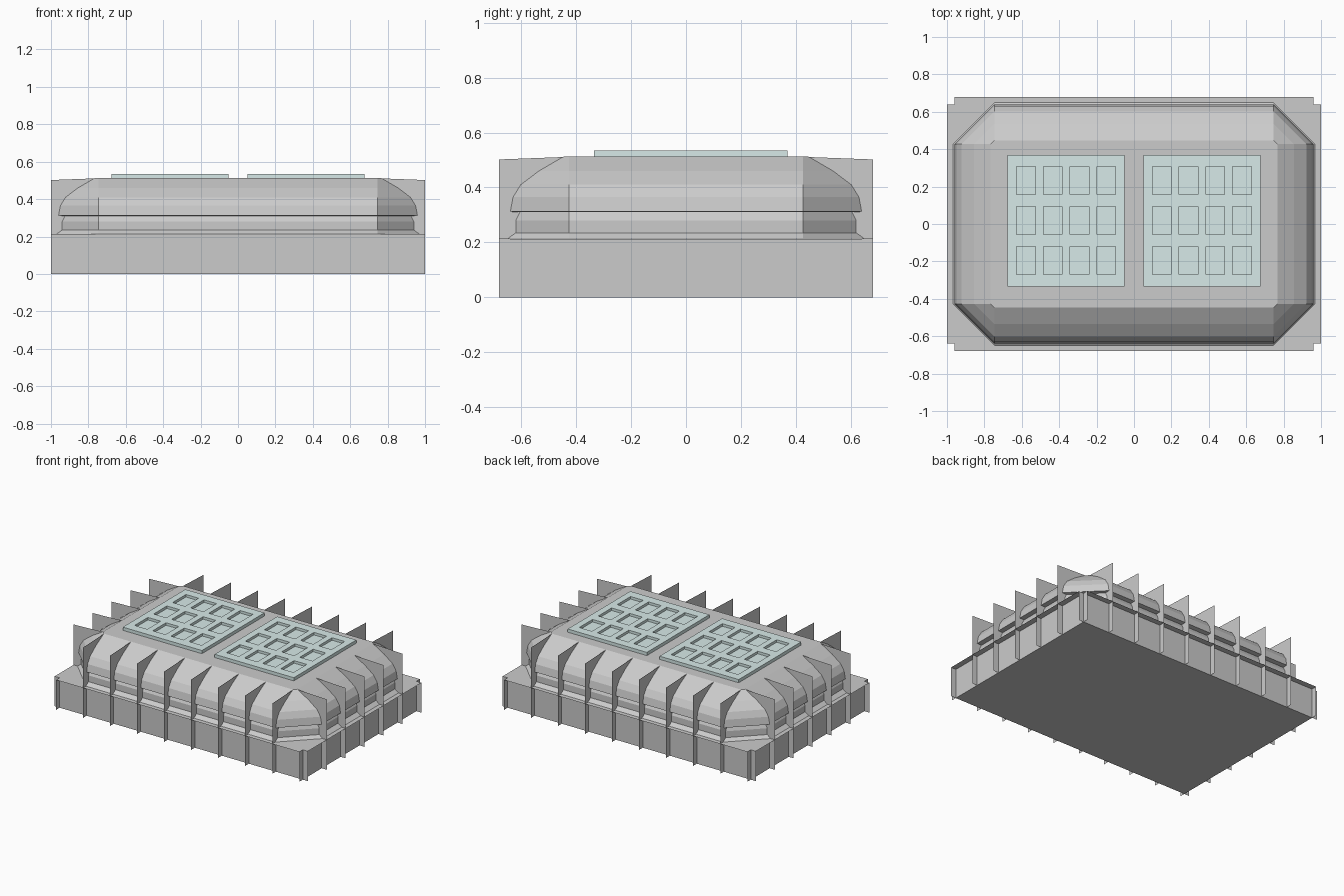
import bpy, bmesh

if "Cube" in bpy.data.objects:
    bpy.data.objects.remove(bpy.data.objects["Cube"])

U = 1.92 / 9            # cell size of the repeating layout
W, D = 4.5 * U, 3 * U   # half width and half depth of the base
LIP = 0.04              # how far fins and ledge stick out
TX, TY = 3.5 * U, 2 * U # where the chamfered corners start


def finish(name, bm, color=None, normals=True):
    if normals:
        bmesh.ops.recalc_face_normals(bm, faces=bm.faces[:])
    mesh = bpy.data.meshes.new(name)
    bm.to_mesh(mesh)
    bm.free()
    obj = bpy.data.objects.new(name, mesh)
    bpy.context.collection.objects.link(obj)
    if color:
        mesh.materials.append(color)
    return obj


def face(bm, pts):
    return bm.faces.new([bm.verts.new(p) for p in pts])


# base block
bm = bmesh.new()
bmesh.ops.create_cube(bm, size=1)
for v in bm.verts:
    v.co = (v.co.x * 2 * W, v.co.y * 2 * D, (v.co.z + 0.5) * (U - 0.001))
finish("base", bm)

# thin ledge with notched corners on top of the base
bm = bmesh.new()
outline = []
for sx, sy in ((1, 1), (-1, 1), (-1, -1), (1, -1)):
    corner = [(W + LIP, D), (W, D), (W, D + LIP)]
    if sx * sy < 0:
        corner.reverse()
    outline += [(sx * x, sy * y, U) for x, y in corner]
face(bm, outline)
finish("ledge", bm, normals=False)

# padded top: octagonal rings (offset, height)
profile = [(0.222, 0.214), (0.193, 0.235), (0.193, 0.28), (0.178, 0.31),
           (0.213, 0.312), (0.203, 0.365), (0.175, 0.41), (0.109, 0.46), (0.02, 0.512)]
bm = bmesh.new()
rings = []
for r, z in profile:
    ring = [(TX + r, -TY), (TX + r, TY), (TX, TY + r), (-TX, TY + r),
            (-TX - r, TY), (-TX - r, -TY), (-TX, -TY - r), (TX, -TY - r)]
    rings.append([bm.verts.new((x, y, z)) for x, y in ring])
for a, b in zip(rings, rings[1:]):
    for i in range(8):
        j = (i + 1) % 8
        bm.faces.new((a[i], a[j], b[j], b[i]))
bm.faces.new(rings[-1])
finish("padded_top", bm)


# thin fins around the sides
def fins(name, count, edge, inner, place):
    bm = bmesh.new()
    for i in range(count + 1):
        c = (i - count / 2) * U
        for s in (-1, 1):
            shapes = [[(edge, 0), (edge + LIP, 0), (edge + LIP, U), (edge, U)]]
            if 0 < i < count:
                shapes.append([(inner, U), (edge + LIP, U),
                               (edge + LIP, 0.502), (inner, 0.511)])
            for shape in shapes:
                face(bm, [place(c, s * d, z) for d, z in shape])
    finish(name, bm, normals=False)


fins("front_back_fins", 9, D, TY + 0.015, lambda c, d, z: (c, d, z))
fins("side_fins", 6, W, TX + 0.015, lambda c, d, z: (d, c, z))

# two panels with rows of recessed windows
teal = bpy.data.materials.new("pale_teal")
teal.diffuse_color = (0.68, 0.82, 0.81, 1)
teal.use_nodes = True
teal.node_tree.nodes["Principled BSDF"].inputs["Base Color"].default_value = teal.diffuse_color


def panel(name, x0):
    xs, ys = [x0], [-0.335]
    for i in range(4):
        xs += [x0 + 0.048 + i * 0.143, x0 + 0.148 + i * 0.143]
    for j in range(3):
        ys += [-0.27 + j * 0.214, -0.12 + j * 0.214]
    xs.append(x0 + 0.625)
    ys.append(0.37)
    bm = bmesh.new()
    grid = [[bm.verts.new((x, y, 0.535)) for y in ys] for x in xs]
    holes = []
    for i in range(len(xs) - 1):
        for j in range(len(ys) - 1):
            f = bm.faces.new((grid[i][j], grid[i + 1][j],
                              grid[i + 1][j + 1], grid[i][j + 1]))
            if i % 2 and j % 2:
                holes.append(f)
    rim = [e for e in bm.edges if e.is_boundary]
    out = bmesh.ops.extrude_edge_only(bm, edges=rim)["geom"]
    for v in out:
        if isinstance(v, bmesh.types.BMVert):
            v.co.z = 0.511
    # sink each window
    for f in holes:
        sunk = bmesh.ops.extrude_face_region(bm, geom=[f])["geom"]
        for v in sunk:
            if isinstance(v, bmesh.types.BMVert):
                v.co.z = 0.517
        if f.is_valid:
            bm.faces.remove(f)
    finish(name, bm, teal)


panel("left_panel", -0.675)
panel("right_panel", 0.05)
